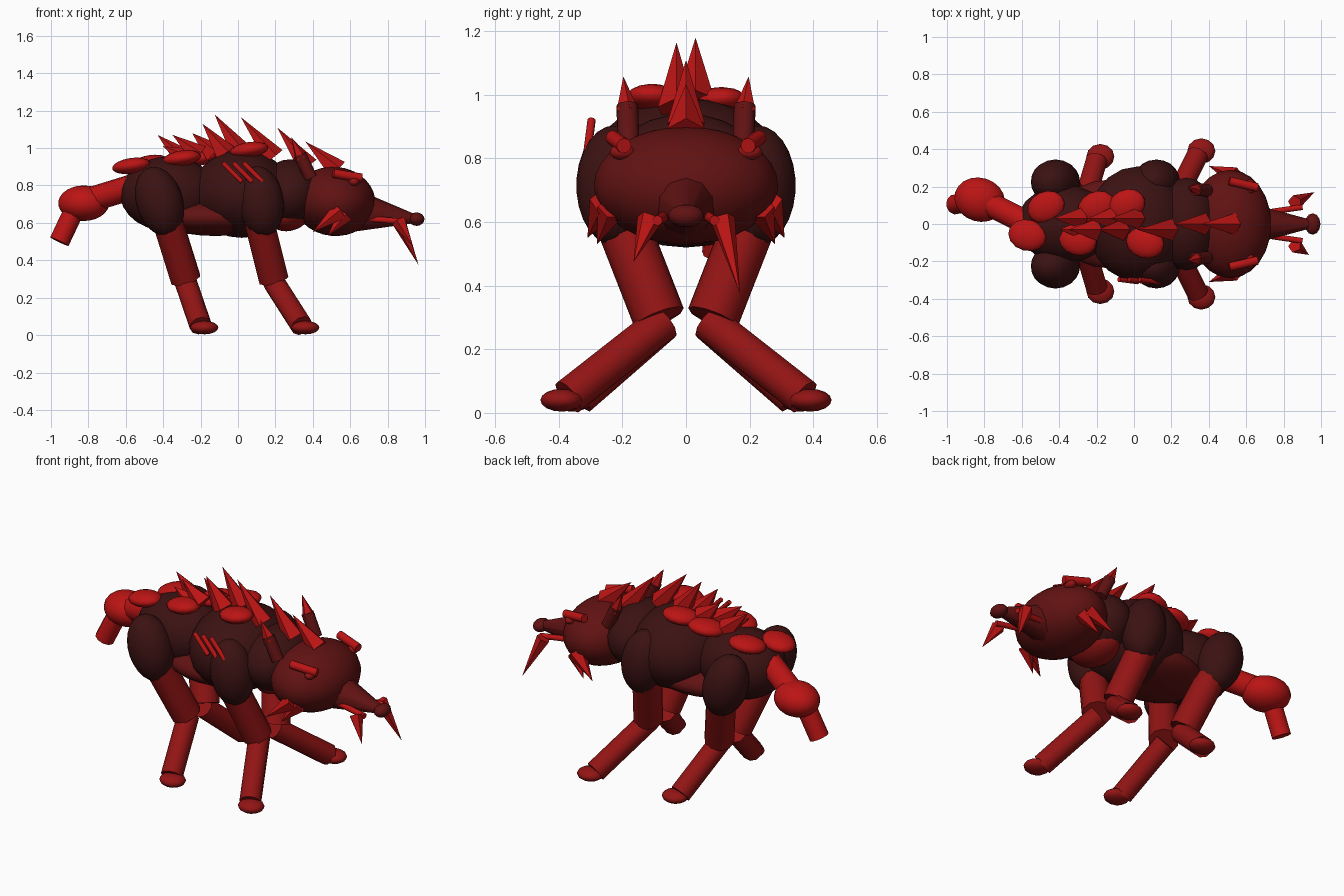
import bpy, math
from mathutils import Vector, Matrix

if "Cube" in bpy.data.objects:
    bpy.data.objects.remove(bpy.data.objects["Cube"], do_unlink=True)


def material(name, r, g):
    m = bpy.data.materials.new(name)
    m.use_nodes = True
    m.diffuse_color = (r, g, g, 1)
    m.node_tree.nodes["Principled BSDF"].inputs["Base Color"].default_value = (r, g, g, 1)
    return m


HIDE = material("dark hide", 0.045, 0.006)
SKIN = material("maroon skin", 0.12, 0.006)
LIMB = material("limb red", 0.29, 0.007)
BONE = material("bright red", 0.5, 0.007)


def finish(name, mat):
    ob = bpy.context.object
    ob.name = name
    ob.data.materials.append(mat)
    bpy.ops.object.transform_apply(location=False, rotation=False, scale=True)
    bpy.ops.object.shade_smooth_by_angle(angle=math.radians(50))
    return ob


def blob(name, mat, loc, half, tilt=0, turn=0, segs=20):
    """Ellipsoid; tilt turns it about y, turn about z."""
    bpy.ops.mesh.primitive_uv_sphere_add(segments=segs, ring_count=segs * 2 // 3,
                                         location=loc, rotation=(0, tilt, turn))
    bpy.context.object.scale = half
    return finish(name, mat)


def rod(name, mat, a, b, r1, r2=None, sides=10):
    """Cylinder, taper or spike from a to b."""
    a, b = Vector(a), Vector(b)
    bpy.ops.mesh.primitive_cone_add(vertices=sides, radius1=r1,
                                    radius2=r1 if r2 is None else r2,
                                    depth=(b - a).length, location=(a + b) / 2)
    bpy.context.object.rotation_euler = (b - a).to_track_quat('Z', 'Y').to_euler()
    return finish(name, mat)


def spike(name, a, b, r, sides=5):
    return rod(name, BONE, a, b, r, 0, sides)


# Trunk
blob("chest", HIDE, (0.02, 0, 0.755), (0.27, 0.31, 0.235))
blob("rump", HIDE, (-0.37, 0, 0.755), (0.26, 0.21, 0.2))
blob("neck", HIDE, (0.28, 0, 0.76), (0.17, 0.25, 0.18))
blob("belly", SKIN, (-0.12, 0, 0.63), (0.32, 0.24, 0.1))
blob("throat", LIMB, (0.28, 0, 0.65), (0.12, 0.17, 0.09), tilt=-0.4)

# Head and muzzle
blob("head", SKIN, (0.515, 0, 0.715), (0.22, 0.29, 0.185), tilt=0.1, segs=24)
snout = rod("snout", SKIN, (0.62, 0, 0.665), (0.96, 0, 0.62), 0.115, 0.02)
blob("nose", SKIN, (0.955, 0, 0.62), (0.042, 0.057, 0.036), segs=12)

for s, side in ((1, "left"), (-1, "right")):
    # Face details
    rod(side + "_brow", BONE, (0.51, s * 0.23, 0.865), (0.66, s * 0.195, 0.84), 0.024)
    blob(side + "_eye", LIMB, (0.62, s * 0.2, 0.82), (0.03, 0.04, 0.025), segs=12)
    rod(side + "_lip", BONE, (0.66, s * 0.055, 0.625), (0.9, s * 0.09, 0.605), 0.016)
    rod(side + "_ear", SKIN, (0.39, s * 0.18, 0.84), (0.33, s * 0.185, 0.965), 0.035)
    spike(side + "_ear_tip", (0.34, s * 0.185, 0.945), (0.285, s * 0.197, 1.058), 0.038)
    spike(side + "_cheek_spike_a", (0.54, s * 0.255, 0.66), (0.4, s * 0.31, 0.55), 0.05)
    spike(side + "_cheek_spike_b", (0.57, s * 0.235, 0.64), (0.48, s * 0.28, 0.53), 0.045)

    # Legs: name, muscle x, hip x, knee x, ankle x, foot y
    for leg, mx, hip, knee, ankle, fy in (("front", 0.12, 0.11, 0.19, 0.34, 0.39),
                                          ("rear", -0.42, -0.38, -0.28, -0.2, 0.36)):
        name = side + "_" + leg
        blob(name + "_muscle", HIDE, (mx, s * 0.225, 0.715), (0.125, 0.12, 0.19),
             tilt=-0.3 if leg == "rear" else -0.15)
        rod(name + "_thigh", LIMB, (hip, s * 0.21, 0.62), (knee, s * 0.085, 0.3), 0.083)
        rod(name + "_shin", LIMB, (knee, s * 0.07, 0.285),
            (ankle, s * (fy - 0.02), 0.05), 0.06)
        blob(name + "_foot", LIMB, (ankle + 0.02, s * fy, 0.04), (0.075, 0.068, 0.036), segs=12)

spike("left_fang", (0.86, 0.115, 0.61), (0.965, 0.17, 0.375), 0.04)
spike("right_fang", (0.86, -0.115, 0.61), (0.935, -0.165, 0.475), 0.04)

# Armour lumps on the back
for i, (x, y, z) in enumerate(((-0.57, -0.06, 0.905), (-0.47, 0.09, 0.92), (-0.3, -0.085, 0.945),
                               (-0.2, 0.09, 0.95), (-0.04, 0.1, 0.98), (0.06, -0.1, 0.99))):
    blob(f"back_plate_{i}", BONE, (x, y, z), (0.105, 0.085, 0.042), tilt=-0.15,
         turn=0.45 if y > 0 else -0.25, segs=14)

# Spine spikes: base x, base z, tip x, tip z, sideways offset
for i, (bx, bz, tx, tz, y) in enumerate((
        (0.53, 0.88, 0.36, 1.035, 0), (0.37, 0.9, 0.21, 1.11, 0),
        (0.19, 0.95, 0.015, 1.165, -0.03), (0.01, 0.98, -0.125, 1.18, 0.03),
        (-0.07, 0.97, -0.19, 1.13, -0.03), (-0.13, 0.97, -0.245, 1.08, 0.03),
        (-0.21, 0.96, -0.35, 1.07, -0.03), (-0.29, 0.94, -0.43, 1.07, 0.03),
        (-0.27, 0.94, -0.4, 1.01, -0.03))):
    spike(f"spine_spike_{i}", (bx, y, bz), (tx, y, tz), 0.062)

# Slash marks on the right flank
for i in range(3):
    x = -0.08 + i * 0.055
    rod(f"slash_{i}", BONE, (x, -0.297, 0.92), (x + 0.1, -0.31, 0.82), 0.013)

# Tail
rod("tail_base", BONE, (-0.54, -0.01, 0.8), (-0.8, 0.12, 0.72), 0.068)
blob("tail_knob", BONE, (-0.825, 0.13, 0.705), (0.138, 0.118, 0.095), turn=-0.3)
rod("tail_tip", BONE, (-0.87, 0.12, 0.68), (-0.955, 0.105, 0.5), 0.055)
